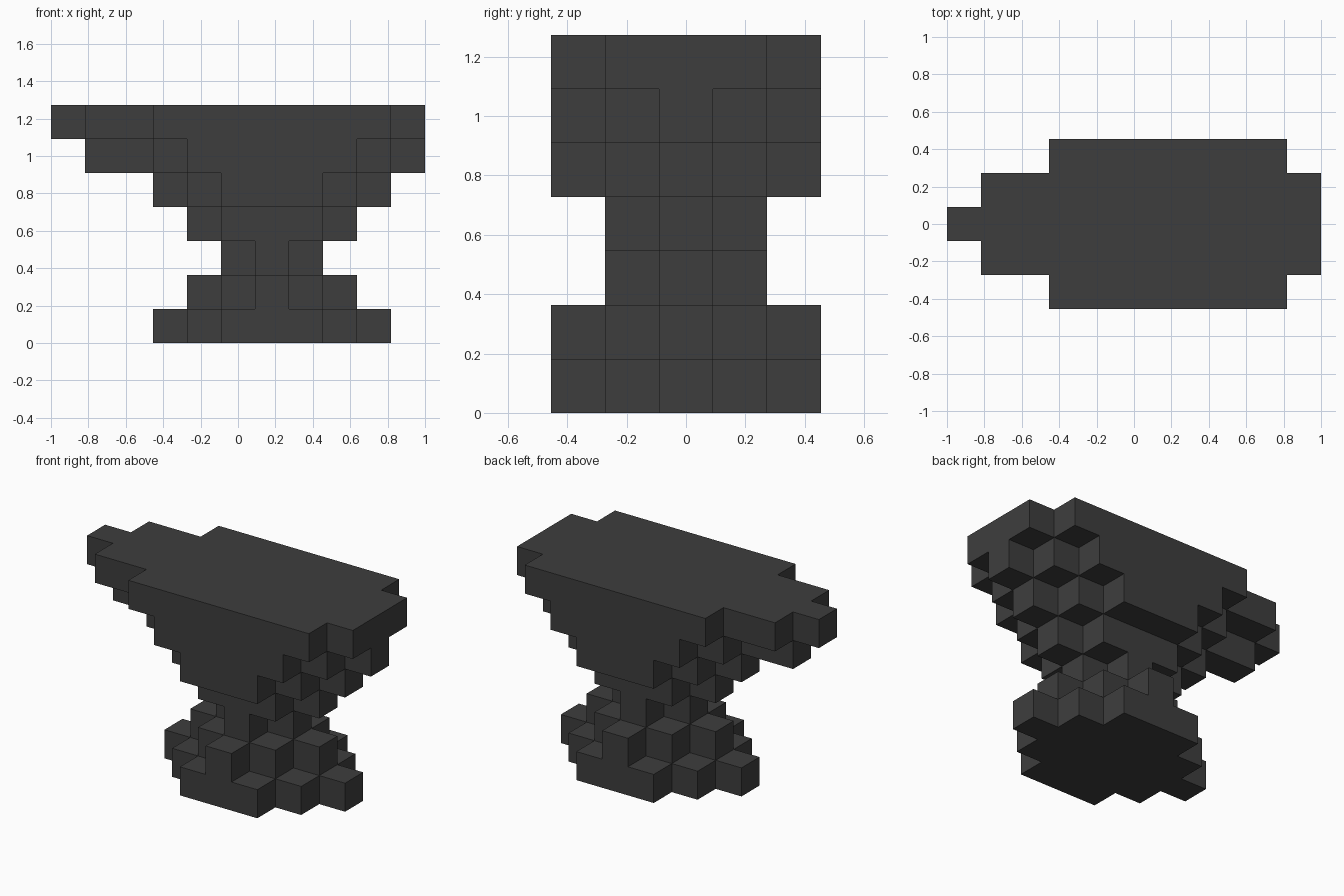
import bpy, bmesh
from mathutils import Vector

cube = bpy.data.objects.get("Cube")
if cube:
    bpy.data.objects.remove(cube, do_unlink=True)

S = 2 / 11  # block size

# Dark iron
iron = bpy.data.materials.new("dark_iron")
iron.use_nodes = True
colour = (0.048, 0.048, 0.048, 1)
iron.diffuse_color = colour
iron.node_tree.nodes["Principled BSDF"].inputs["Base Color"].default_value = colour

# Layers from bottom to top: first and last block along x for the
# centre row, the rows beside it, and the outermost rows
LAYERS = [
    [(3, 9), (4, 8), (5, 7)],
    [(4, 8), (5, 7), (6, 6)],
    [(5, 7), (6, 6)],
    [(4, 8), (5, 7)],
    [(3, 9), (4, 8), (5, 7)],
    [(1, 10), (3, 9), (4, 8)],
    [(0, 10), (1, 10), (3, 9)],
]
cells = {(i, side * row, k)
         for k, rows in enumerate(LAYERS)
         for row, (a, b) in enumerate(rows)
         for side in (-1, 1)
         for i in range(a, b + 1)}


def build_part(name, low, high):
    """Outer skin of the blocks in layers low..high."""
    bm = bmesh.new()
    for cell in sorted(c for c in cells if low <= c[2] <= high):
        centre = Vector((cell[0] - 5, cell[1], cell[2] + 0.5)) * S
        for axis in range(3):
            for sign in (-1, 1):
                neighbour = list(cell)
                neighbour[axis] += sign
                if tuple(neighbour) in cells:
                    continue
                n, u, v = Vector(), Vector(), Vector()
                n[axis] = sign * S / 2
                u[(axis + 1) % 3] = S / 2
                v[(axis + 2) % 3] = sign * S / 2
                bm.faces.new([bm.verts.new(centre + n + a * u + b * v)
                              for a, b in ((-1, -1), (1, -1), (1, 1), (-1, 1))])
    # Weld the blocks and merge flush faces
    bmesh.ops.remove_doubles(bm, verts=bm.verts[:], dist=S / 100)
    bmesh.ops.dissolve_limit(bm, angle_limit=0.01,
                             verts=bm.verts[:], edges=bm.edges[:])
    mesh = bpy.data.meshes.new(name)
    bm.to_mesh(mesh)
    bm.free()
    mesh.materials.append(iron)
    bpy.context.collection.objects.link(bpy.data.objects.new(name, mesh))


build_part("anvil_base", 0, 1)
build_part("anvil_waist", 2, 3)
build_part("anvil_top", 4, 6)
